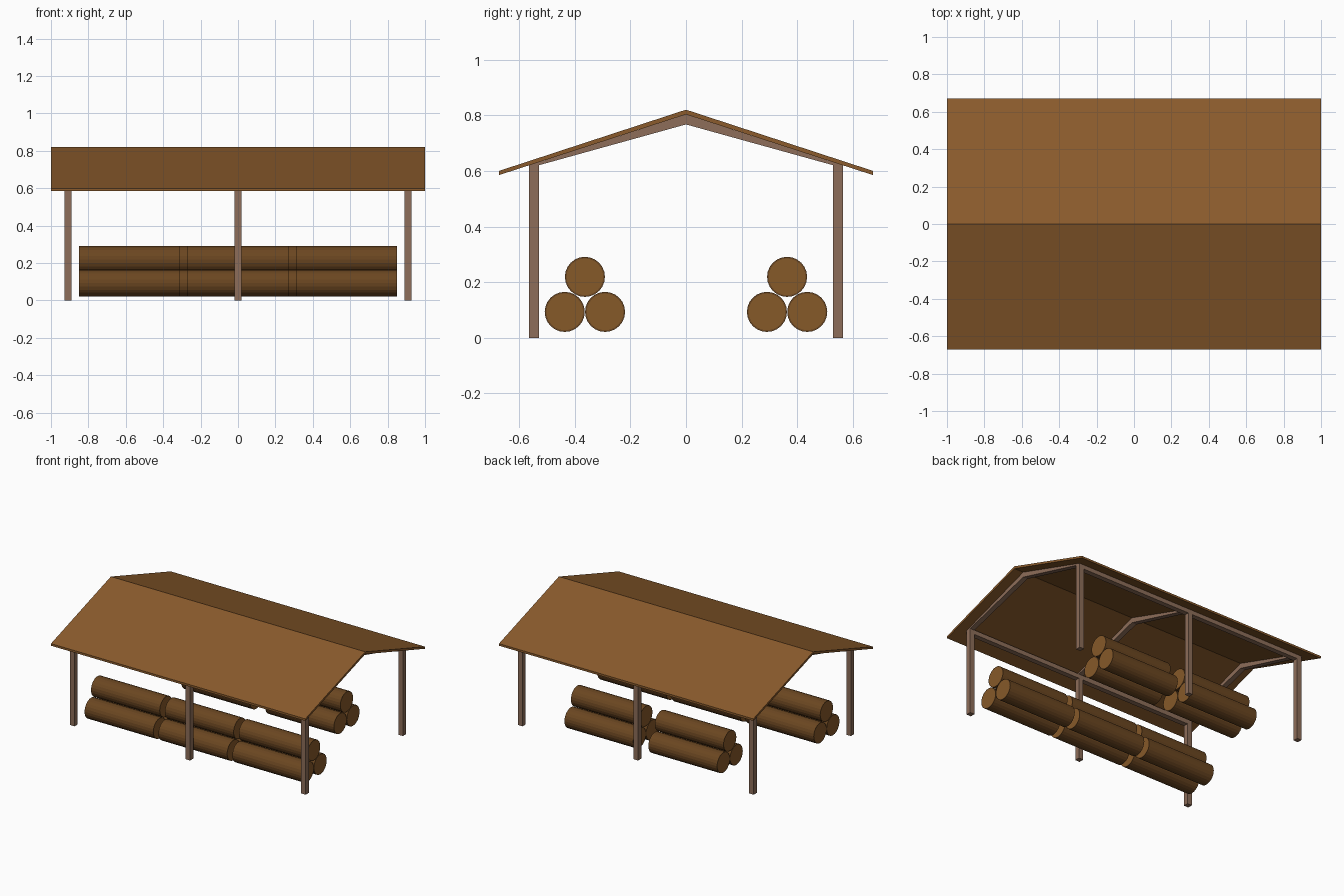
import bpy, bmesh, math
from mathutils import Matrix

if "Cube" in bpy.data.objects:
    bpy.data.objects.remove(bpy.data.objects["Cube"])


def material(name, rgb):
    m = bpy.data.materials.new(name)
    m.diffuse_color = (*rgb, 1)
    m.use_nodes = True
    m.node_tree.nodes["Principled BSDF"].inputs["Base Color"].default_value = m.diffuse_color
    return m


ROOF = material("roof_wood", (0.258, 0.105, 0.025))
FRAME = material("frame_wood", (0.27, 0.155, 0.10))
BARK = material("bark", (0.147, 0.062, 0.015))
CUT = material("cut_wood", (0.24, 0.10, 0.022))


def finish(name, bm, *mats):
    bmesh.ops.recalc_face_normals(bm, faces=bm.faces)
    me = bpy.data.meshes.new(name)
    bm.to_mesh(me)
    bm.free()
    for m in mats:
        me.materials.append(m)
    ob = bpy.data.objects.new(name, me)
    bpy.context.collection.objects.link(ob)
    return ob


def box(name, x, y, z, mat):
    """Box from (min, max) pairs."""
    bm = bmesh.new()
    bmesh.ops.create_cube(bm, size=1)
    for v in bm.verts:
        v.co = [r[0] if c < 0 else r[1] for c, r in zip(v.co, (x, y, z))]
    return finish(name, bm, mat)


def gable(name, half, x0, x1, mat):
    """Extrude a symmetric roof section along x; half = top ridge, top eave, bottom eave, bottom ridge."""
    bm = bmesh.new()
    for s in (-1, 1):
        face = bm.faces.new([bm.verts.new((x0, s * y, z)) for y, z in half])
        ext = bmesh.ops.extrude_face_region(bm, geom=[face], use_keep_orig=True)
        verts = [g for g in ext["geom"] if isinstance(g, bmesh.types.BMVert)]
        bmesh.ops.translate(bm, verts=verts, vec=(x1 - x0, 0, 0))
    # remove the inner walls where the two halves meet
    inner = [f for f in bm.faces if all(abs(v.co.y) < 1e-6 for v in f.verts)]
    bmesh.ops.delete(bm, geom=inner, context='FACES_ONLY')
    bmesh.ops.remove_doubles(bm, verts=bm.verts, dist=1e-5)
    return finish(name, bm, mat)


def log(name, x, y, z, r=0.072, length=0.54):
    bm = bmesh.new()
    bmesh.ops.create_cone(bm, cap_ends=True, segments=24, radius1=r, radius2=r, depth=length,
                          matrix=Matrix.Translation((x, y, z)) @ Matrix.Rotation(math.pi / 2, 4, 'Y'))
    caps = [f for f in bm.faces if len(f.verts) > 4]
    bmesh.ops.inset_individual(bm, faces=caps, thickness=0.006)
    for f in caps:
        f.material_index = 1
    return finish(name, bm, BARK, CUT)


# roof
gable("roof", [(0, 0.82), (0.672, 0.60), (0.672, 0.585), (0, 0.803)], -1, 1, ROOF)

# posts and tapered rafters
W = 0.018
for i, x in enumerate((-0.909, 0, 0.909)):
    for side, s in (("front", -1), ("back", 1)):
        yc = s * 0.546
        box(f"{side}_post_{i}", (x - W, x + W), (yc - W, yc + W), (0, 0.622), FRAME)
    gable(f"rafter_{i}", [(0, 0.803), (0.564, 0.62), (0.53, 0.62), (0, 0.767)], x - W, x + W, FRAME)

# eave beams
for side, s in (("front", -1), ("back", 1)):
    yc = s * 0.546
    box(f"{side}_eave_beam", (-0.909, 0.909), (yc - W, yc + W), (0.59, 0.622), FRAME)

# log piles: three in front, two at the back
for side, s, xs in (("front", -1, (-0.581, 0, 0.581)), ("back", 1, (-0.33, 0.33))):
    for i, x in enumerate(xs):
        for j, (y, z) in enumerate(((0.291, 0.093), (0.436, 0.093), (0.3635, 0.219))):
            log(f"{side}_log_{i}_{j}", x, s * y, z)
